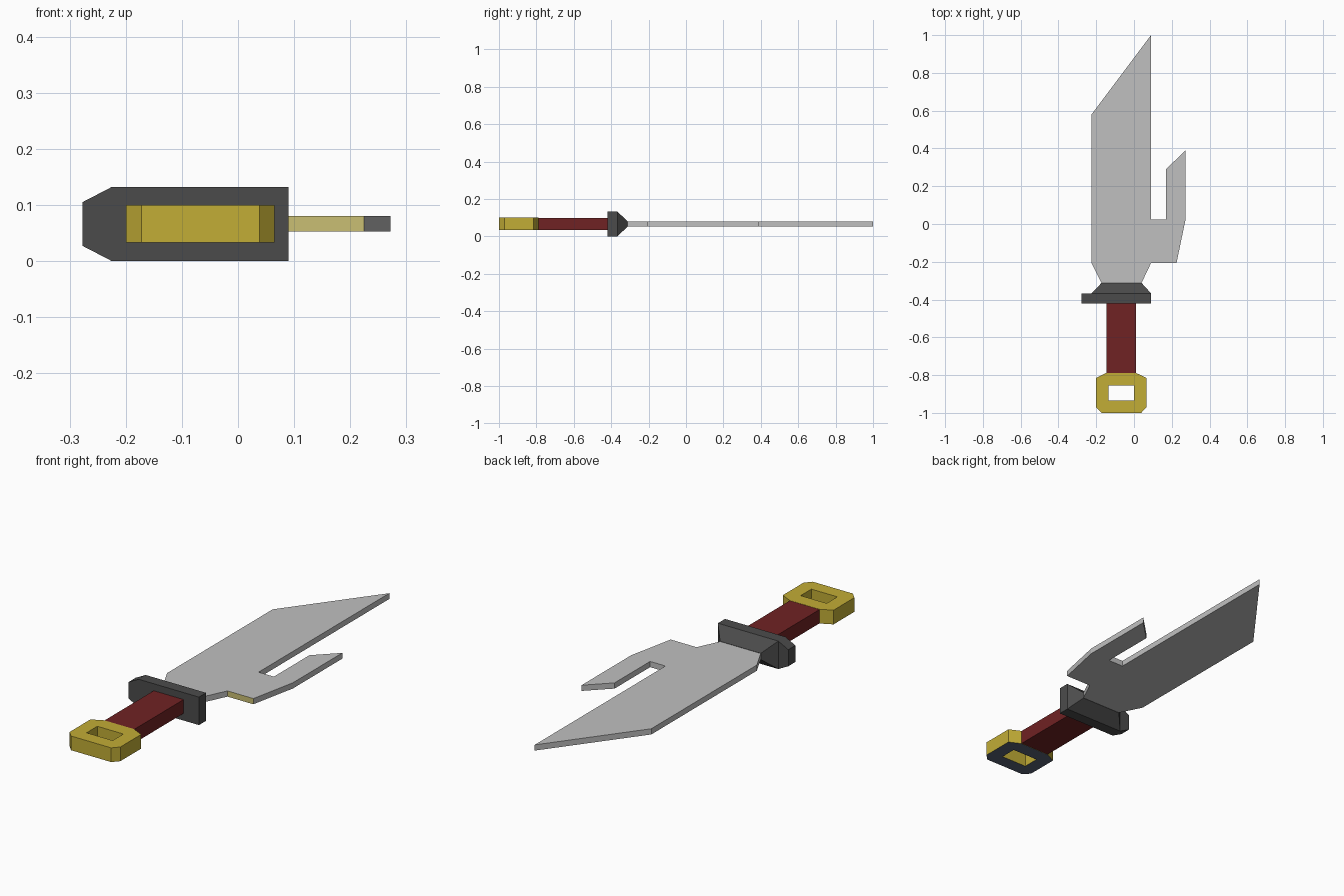
import bpy, bmesh
from mathutils import Vector

if "Cube" in bpy.data.objects:
    bpy.data.objects.remove(bpy.data.objects["Cube"])


def material(name, rgb):
    lin = [((c / 255 + 0.055) / 1.055) ** 2.4 for c in rgb]
    m = bpy.data.materials.new(name)
    m.diffuse_color = (*lin, 1)
    m.use_nodes = True
    m.node_tree.nodes["Principled BSDF"].inputs["Base Color"].default_value = m.diffuse_color
    return m


STEEL = material("light steel", (192, 192, 192))
PALE = material("pale brass", (202, 191, 115))
GOLD = material("gold", (194, 173, 54))
RED = material("dark red", (112, 34, 35))
DARK = material("dark grey", (75, 75, 75))
SLATE = material("slate", (88, 100, 118))


def finish(name, bm, mats, rule=None):
    bmesh.ops.recalc_face_normals(bm, faces=bm.faces[:])
    bm.normal_update()
    if rule:
        for f in bm.faces:
            f.material_index = rule(f)
    me = bpy.data.meshes.new(name)
    bm.to_mesh(me)
    bm.free()
    for m in mats:
        me.materials.append(m)
    ob = bpy.data.objects.new(name, me)
    bpy.context.collection.objects.link(ob)
    return ob


def extruded(loops, offset):
    """Fill 3D outlines (later loops are holes) and extrude by offset."""
    bm = bmesh.new()
    edges = []
    for loop in loops:
        vs = [bm.verts.new(p) for p in loop]
        edges += [bm.edges.new((vs[i - 1], vs[i])) for i in range(len(vs))]
    bmesh.ops.triangle_fill(bm, edges=edges, use_beauty=True)
    r = bmesh.ops.extrude_face_region(bm, geom=bm.faces[:], use_keep_orig=True)
    moved = [g for g in r["geom"] if isinstance(g, bmesh.types.BMVert)]
    bmesh.ops.translate(bm, verts=moved, vec=Vector(offset))
    return bm


def flat(points, z):
    return [(x, y, z) for x, y in points]


# Blade with side hook; its rear-facing ledge is pale brass
blade = [(-.225, .58), (.09, 1), (.09, .025), (.17, .025), (.17, .29), (.272, .39),
         (.272, .02), (.225, -.207), (.09, -.207), (.04, -.312), (-.172, -.312), (-.225, -.207)]
finish("blade", extruded([flat(blade, .053)], (0, 0, .027)), [STEEL, PALE],
       lambda f: int(f.normal.y < -.9 and f.calc_center_median().x > .1))

# Guard plate, chamfered on the left end
guard = [(-.277, .027), (-.225, 0), (.09, 0), (.09, .132), (-.225, .132), (-.277, .105)]
finish("guard", extruded([[(x, -.42, z) for x, z in guard]], (0, .053, 0)), [DARK])

# Collar tapering from the guard to the blade
bm = bmesh.new()
rings = []
for x0, x1, y, z0, z1 in ((-.225, .09, -.367, 0, .132), (-.172, .04, -.312, .052, .081)):
    rings.append([bm.verts.new(p) for p in ((x0, y, z0), (x1, y, z0), (x1, y, z1), (x0, y, z1))])
for ring in rings:
    bm.faces.new(ring)
for i in range(4):
    bm.faces.new((rings[0][i - 1], rings[0][i], rings[1][i], rings[1][i - 1]))
finish("collar", bm, [DARK])

# Grip
grip = [(-.146, -.79), (.01, -.79), (.01, -.42), (-.146, -.42)]
finish("grip", extruded([flat(grip, .034)], (0, 0, .065)), [RED])

# Pommel ring with rectangular hole and slate underside
pommel = [(-.172, -1), (.038, -1), (.065, -.97), (.065, -.815), (.01, -.788),
          (-.146, -.788), (-.2, -.815), (-.2, -.97)]
hole = [(-.136, -.935), (0, -.935), (0, -.855), (-.136, -.855)]
finish("pommel", extruded([flat(pommel, .033), flat(hole, .033)], (0, 0, .067)), [GOLD, SLATE],
       lambda f: int(f.normal.z < -.9))
